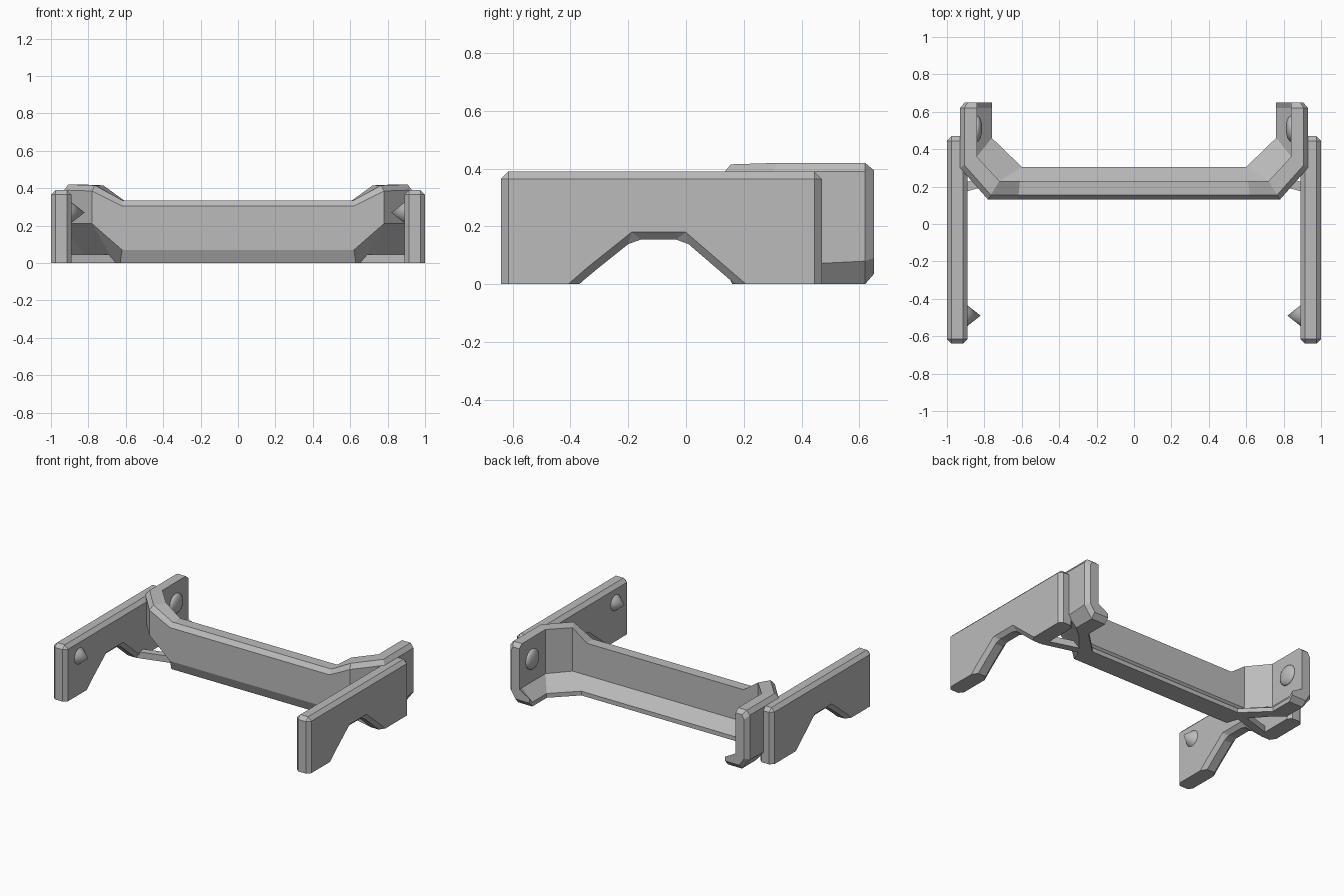
import bpy, bmesh, math
from mathutils import Vector

cube = bpy.data.objects.get("Cube")
if cube:
    bpy.data.objects.remove(cube)

GREY = (0.5, 0.5, 0.5, 1)
grey = bpy.data.materials.new("plain_grey")
grey.use_nodes = True
grey.diffuse_color = GREY
grey.node_tree.nodes["Principled BSDF"].inputs["Base Color"].default_value = GREY


def finish(name, bm, smooth=False):
    bmesh.ops.recalc_face_normals(bm, faces=bm.faces)
    mesh = bpy.data.meshes.new(name)
    bm.to_mesh(mesh)
    bm.free()
    mesh.materials.append(grey)
    obj = bpy.data.objects.new(name, mesh)
    bpy.context.collection.objects.link(obj)
    if smooth:
        bpy.ops.object.select_all(action="DESELECT")
        obj.select_set(True)
        bpy.context.view_layer.objects.active = obj
        bpy.ops.object.shade_smooth_by_angle(angle=math.radians(40))
    return obj


def prism(outline, place, shift):
    bm = bmesh.new()
    face = bm.faces.new([bm.verts.new(place(a, b)) for a, b in outline])
    grown = bmesh.ops.extrude_face_region(bm, geom=[face])["geom"]
    bmesh.ops.translate(bm, vec=shift, verts=[v for v in grown if isinstance(v, bmesh.types.BMVert)])
    bmesh.ops.recalc_face_normals(bm, faces=bm.faces)
    return bm


# Rear beam: an L-shaped section swept along the middle and round into the wings
def section(outer, wall, shelf, foot, top, low, base=0.0):
    o, w = Vector(outer), Vector(wall)
    rim = o.lerp(w, 0.25)
    return [(*w, top), (*rim, top), (*o, top - 0.03), (*o, low),
            (*foot, base), (*shelf, base), (*shelf, base + 0.03), (*w, 0.11)]


stations = [
    section((0, 0.13), (0, 0.23), (0, 0.305), (0, 0.16), 0.335, 0.07),
    section((0.62, 0.13), (0.61, 0.23), (0.58, 0.305), (0.63, 0.16), 0.335, 0.07),
    section((0.78, 0.13), (0.72, 0.23), (0.6, 0.305), (0.66, 0.25), 0.415, 0.21),
    section((0.93, 0.3), (0.84, 0.36), (0.76, 0.46), (0.8, 0.41), 0.42, 0.21),
    section((0.93, 0.46), (0.84, 0.46), (0.76, 0.47), (0.87, 0.47), 0.42, 0.072),
    section((0.93, 0.62), (0.84, 0.62), (0.76, 0.62), (0.87, 0.62), 0.42, 0.08),
    section((0.905, 0.65), (0.84, 0.65), (0.76, 0.65), (0.87, 0.65), 0.395, 0.09, 0.035),
]
bm = bmesh.new()
rings = [[bm.verts.new(p) for p in s] for s in stations]
for a, b in zip(rings, rings[1:]):
    for i in range(len(a)):
        j = (i + 1) % len(a)
        bm.faces.new((a[i], a[j], b[j], b[i]))
bm.faces.new(rings[-1])
beam = finish("rear_beam", bm)
mirror = beam.modifiers.new("mirror", "MIRROR")
mirror.use_clip = True

PLATE = [(-0.64, 0), (-0.37, 0), (-0.33, 0.035), (-0.18, 0.155), (-0.01, 0.155),
         (0.17, 0), (0.47, 0), (0.47, 0.39), (-0.64, 0.39)]
STRUT = [(0.91, 0.17), (0.91, 0.22), (0.68, 0.29), (0.62, 0.25)]

for side, label in ((1, "left"), (-1, "right")):
    # Side plate with an arched notch and chamfered edges
    bm = prism(PLATE, lambda y, z: (side * 0.89, y, z), (side * 0.11, 0, 0))
    edges = [e for e in bm.edges if max(v.co.z for v in e.verts) > 0.001]
    bmesh.ops.bevel(bm, geom=edges, offset=0.025, segments=1, profile=0.5,
                    affect="EDGES", clamp_overlap=True)
    finish(label + "_side_plate", bm)

    # Low strut tying the plate to the beam
    finish(label + "_strut", prism(STRUT, lambda x, y: (side * x, y, 0), (0, 0, 0.045)))

    # Pointed peg on the inner face of the plate
    bm = bmesh.new()
    bmesh.ops.create_cone(bm, cap_ends=True, segments=24, radius1=0.055, radius2=0, depth=0.07)
    for v in bm.verts:
        x, y, z = v.co
        v.co = (side * (0.855 - z), y - 0.49, x + 0.27)
    finish(label + "_peg", bm, True)

    # Shallow round button on the inner face of the wing
    bm = bmesh.new()
    bmesh.ops.create_uvsphere(bm, u_segments=24, v_segments=12, radius=0.07)
    for v in bm.verts:
        x, y, z = v.co
        v.co = (side * (0.84 - z * 0.4), y + 0.51, x + 0.27)
    finish(label + "_button", bm, True)
